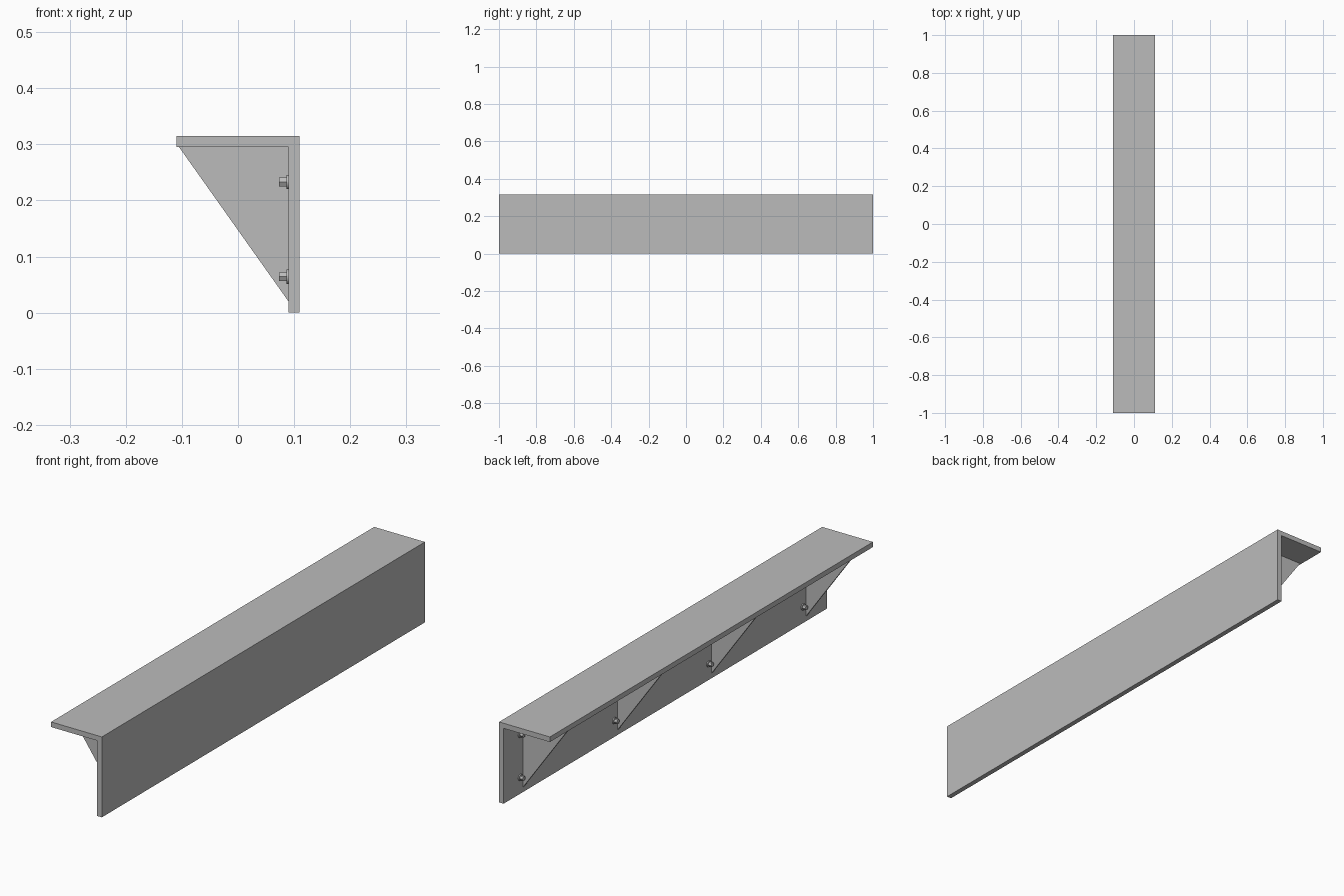
import bpy, bmesh, math
from mathutils import Matrix

if "Cube" in bpy.data.objects:
    bpy.data.objects.remove(bpy.data.objects["Cube"])

steel = bpy.data.materials.new("grey_steel")
steel.diffuse_color = (0.5, 0.5, 0.5, 1)
steel.use_nodes = True
steel.node_tree.nodes["Principled BSDF"].inputs["Base Color"].default_value = steel.diffuse_color


def add_object(name, bm):
    bmesh.ops.recalc_face_normals(bm, faces=bm.faces)
    mesh = bpy.data.meshes.new(name)
    bm.to_mesh(mesh)
    bm.free()
    mesh.materials.append(steel)
    obj = bpy.data.objects.new(name, mesh)
    bpy.context.collection.objects.link(obj)
    return obj


def extrude_profile(name, points, y, depth):
    """Solid with an xz profile, centred on y."""
    bm = bmesh.new()
    face = bm.faces.new([bm.verts.new((x, y - depth / 2, z)) for x, z in points])
    ext = bmesh.ops.extrude_face_region(bm, geom=[face])["geom"]
    verts = [v for v in ext if isinstance(v, bmesh.types.BMVert)]
    bmesh.ops.translate(bm, verts=verts, vec=(0, depth, 0))
    return add_object(name, bm)


def disc(bm, x0, x1, y, z, radius, sides):
    """Prism lying along x."""
    m = Matrix.Translation(((x0 + x1) / 2, y, z)) @ Matrix.Rotation(math.pi / 2, 4, 'Y')
    bmesh.ops.create_cone(bm, cap_ends=True, segments=sides, radius1=radius,
                          radius2=radius, depth=x1 - x0, matrix=m)


def bolt(name, y, z):
    # Round washer with a hexagonal head
    bm = bmesh.new()
    disc(bm, 0.086, 0.09, y, z, 0.0125, 24)
    disc(bm, 0.0735, 0.086, y, z, 0.009, 6)
    return add_object(name, bm)


# L-shaped main bar
extrude_profile("angle_bar", [(-0.11, 0.315), (0.11, 0.315), (0.11, 0), (0.09, 0),
                              (0.09, 0.295), (-0.11, 0.295)], 0, 2)

# Four triangular gussets, each with a pair of bolts on both sides
for i in range(4):
    y = -0.875 + i * 1.75 / 3
    extrude_profile(f"gusset_{i}", [(-0.105, 0.295), (0.09, 0.295), (0.09, 0.02)], y, 0.009)
    for side in (-1, 1):
        for row, z in (("lower", 0.064), ("upper", 0.233)):
            tag = "front" if side < 0 else "back"
            bolt(f"bolt_{i}_{tag}_{row}", y + side * 0.023, z)
